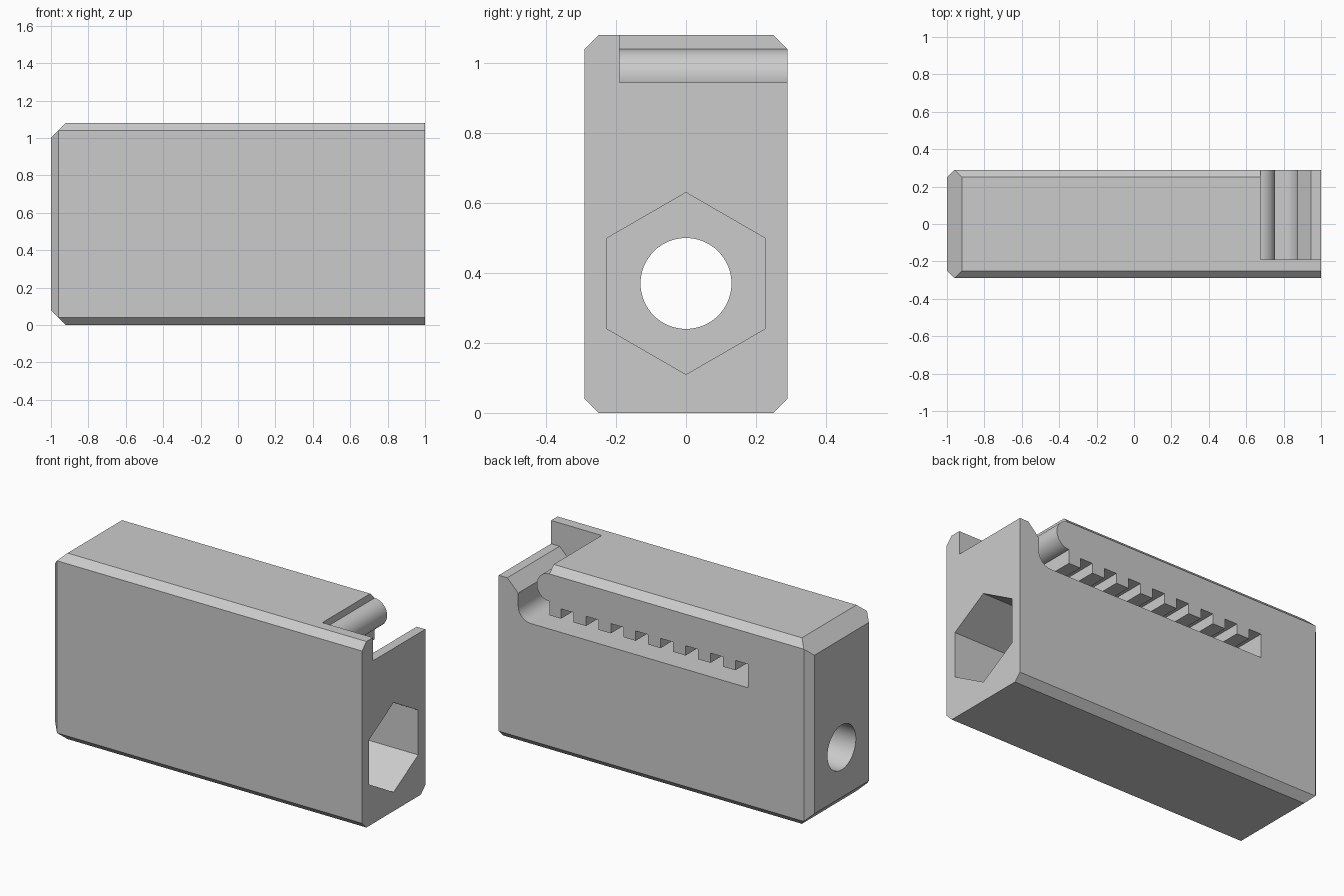
import bpy, bmesh, math
from mathutils import Vector

default = bpy.data.objects.get("Cube")
if default:
    bpy.data.objects.remove(default)

LENGTH, DEPTH, HEIGHT = 2.0, 0.58, 1.08
CHAMFER = 0.04
BORE_Z = 0.37

grey = bpy.data.materials.new("light_grey")
grey.use_nodes = True
colour = (0.6, 0.6, 0.6, 1)
grey.diffuse_color = colour
grey.node_tree.nodes["Principled BSDF"].inputs["Base Color"].default_value = colour


def add_object(name, bm):
    bmesh.ops.recalc_face_normals(bm, faces=bm.faces)
    mesh = bpy.data.meshes.new(name)
    bm.to_mesh(mesh)
    bm.free()
    mesh.materials.append(grey)
    obj = bpy.data.objects.new(name, mesh)
    bpy.context.collection.objects.link(obj)
    return obj


def prism(name, points, direction):
    """Extrude a closed outline along a direction."""
    bm = bmesh.new()
    face = bm.faces.new([bm.verts.new(p) for p in points])
    result = bmesh.ops.extrude_face_region(bm, geom=[face])
    verts = [v for v in result["geom"] if isinstance(v, bmesh.types.BMVert)]
    bmesh.ops.translate(bm, verts=verts, vec=direction)
    return add_object(name, bm)


def arc(cx, cz, radius, start, end, steps=24):
    angles = [math.radians(start + (end - start) * i / steps) for i in range(steps + 1)]
    return [(cx + radius * math.cos(a), cz + radius * math.sin(a)) for a in angles]


def ring(x, radius, sides):
    """Regular outline around the bore axis, with a corner pointing up."""
    angles = [2 * math.pi * i / sides for i in range(sides)]
    return [(x, radius * math.sin(a), BORE_Z + radius * math.cos(a)) for a in angles]


# Body block with chamfers cut by planes
bm = bmesh.new()
bmesh.ops.create_cube(bm, size=1)
bmesh.ops.scale(bm, verts=bm.verts, vec=(LENGTH, DEPTH, HEIGHT))
bmesh.ops.translate(bm, verts=bm.verts, vec=(0, 0, HEIGHT / 2))


def slice_corner(point, normal):
    geom = bm.verts[:] + bm.edges[:] + bm.faces[:]
    cut = bmesh.ops.bisect_plane(bm, geom=geom, plane_co=point, plane_no=normal,
                                 clear_outer=True)
    edges = [e for e in cut["geom_cut"] if isinstance(e, bmesh.types.BMEdge)]
    bmesh.ops.holes_fill(bm, edges=edges, sides=0)


for sy in (-1, 1):
    side = sy * DEPTH / 2
    slice_corner(Vector((CHAMFER - 1, side, 0)), Vector((-1, sy, 0)))
    for sz in (-1, 1):
        level = HEIGHT / 2 * (1 + sz)
        slice_corner(Vector((0, side, level - sz * CHAMFER)), Vector((0, sy, sz)))
for sz in (-1, 1):
    level = HEIGHT / 2 * (1 + sz)
    slice_corner(Vector((2 * CHAMFER - 1, 0, level)), Vector((-1, 0, sz)))
body = add_object("block_body", bm)

# Toothed slot with a rounded nose and an open mouth
outline = [(1.1, 1.2), (0.675, 1.2)]
outline += arc(0.675, 0.96, 0.08, 90, -90)
outline.append((0.675, 0.8))
for i in range(8):
    x = 0.6 - 0.16 * i
    outline += [(x, 0.8), (x, 0.857), (x - 0.08, 0.857), (x - 0.08, 0.8)]
outline.pop()
outline.append((-0.52 - 0.08, 0.72))
outline += arc(0.795, 0.8, 0.08, -90, 0, 12)
outline += [(0.875, 0.875), (0.945, 0.945), (1.1, 0.945)]
slot = prism("slot_cutter", [(x, -0.19, z) for x, z in outline], (0, 0.6, 0))

# Through bore and hexagonal pocket
bore = prism("bore_cutter", ring(-1.1, 0.13, 64), (2.2, 0, 0))
pocket = prism("hex_cutter", ring(-0.2, 0.26, 6), (1.3, 0, 0))

bpy.context.view_layer.objects.active = body
for cutter in (slot, bore, pocket):
    cutter.hide_render = True
    mod = body.modifiers.new(cutter.name, 'BOOLEAN')
    mod.operation = 'DIFFERENCE'
    mod.solver = 'EXACT'
    mod.object = cutter
    bpy.ops.object.modifier_apply(modifier=mod.name)
    bpy.data.objects.remove(cutter)

# Smooth curves, crisp edges
bpy.ops.object.select_all(action='DESELECT')
body.select_set(True)
bpy.ops.object.shade_smooth_by_angle(angle=math.radians(25))
